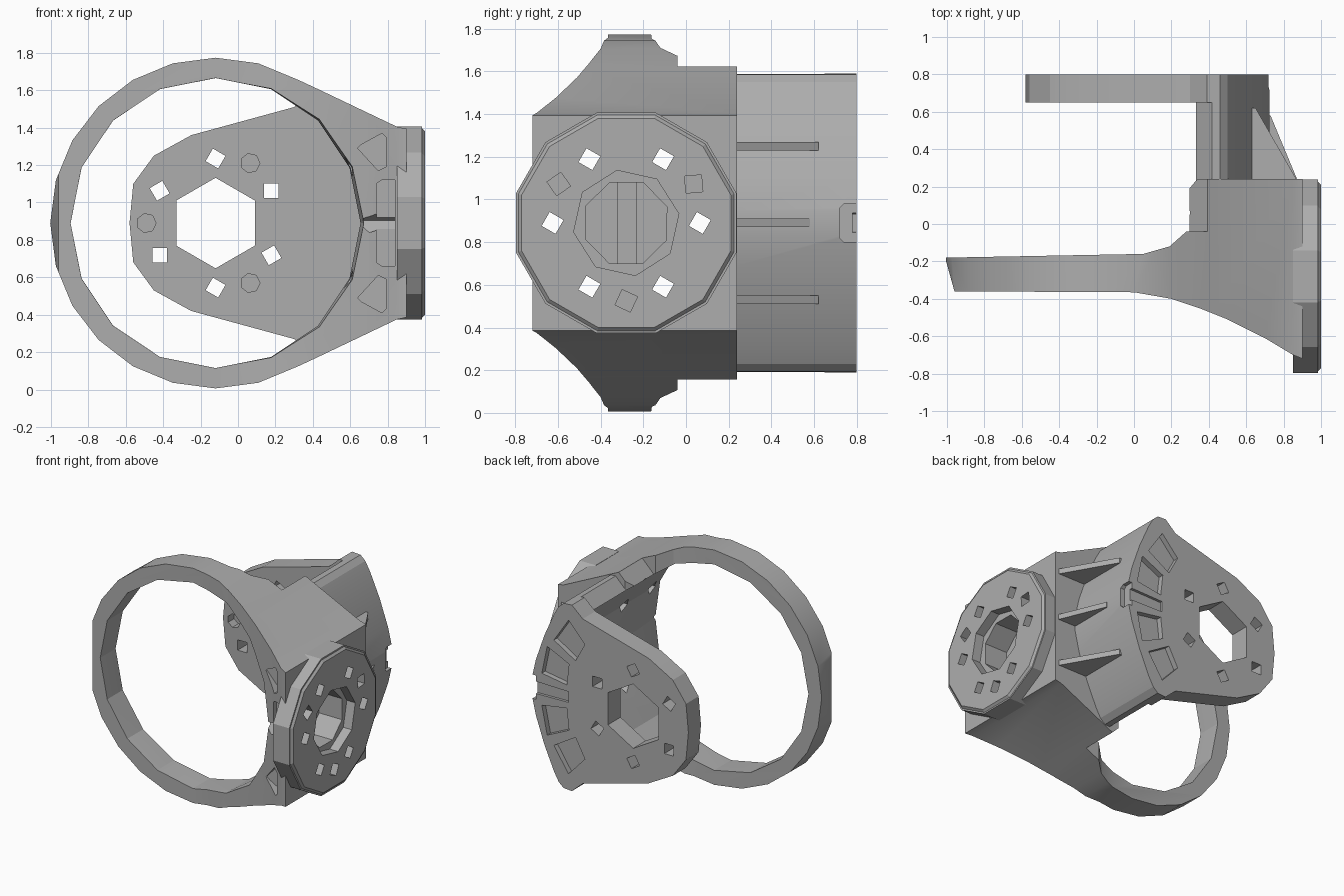
import bpy, bmesh, math

cube = bpy.data.objects.get("Cube")
if cube:
    bpy.data.objects.remove(cube, do_unlink=True)

CX, CZ = -0.12, 0.89          # ring and rear plate axis
HY, HZ = -0.28, 0.89          # side hub axis

grey = bpy.data.materials.new("matte grey")
grey.use_nodes = True
colour = (0.42, 0.42, 0.42, 1)
grey.diffuse_color = colour
grey.node_tree.nodes["Principled BSDF"].inputs["Base Color"].default_value = colour


def prism(name, pts, axis, lo, hi, scale=1.0, centre=(0, 0)):
    """Extrude a 2D outline along an axis; the far end may be scaled about a centre."""
    def place(u, v, w):
        return {"x": (w, u, v), "y": (u, w, v), "z": (u, v, w)}[axis]
    bm = bmesh.new()
    a = [bm.verts.new(place(u, v, lo)) for u, v in pts]
    b = [bm.verts.new(place(centre[0] + (u - centre[0]) * scale,
                            centre[1] + (v - centre[1]) * scale, hi)) for u, v in pts]
    bm.faces.new(a)
    bm.faces.new(b[::-1])
    n = len(pts)
    for i in range(n):
        j = (i + 1) % n
        bm.faces.new((a[i], b[i], b[j], a[j]))
    bmesh.ops.recalc_face_normals(bm, faces=bm.faces)
    mesh = bpy.data.meshes.new(name)
    bm.to_mesh(mesh)
    bm.free()
    mesh.materials.append(grey)
    obj = bpy.data.objects.new(name, mesh)
    bpy.context.collection.objects.link(obj)
    return obj


def ngon(c, r, n, start=0.0):
    return [(c[0] + r * math.cos(math.radians(start) + math.tau * i / n),
             c[1] + r * math.sin(math.radians(start) + math.tau * i / n)) for i in range(n)]


def polar(c, r, deg):
    return (c[0] + r * math.cos(math.radians(deg)), c[1] + r * math.sin(math.radians(deg)))


def mirrored(half):
    """Close an outline that is symmetric about the axis height."""
    return half + [(u, 2 * CZ - v) for u, v in reversed(half) if abs(v - CZ) > 1e-4]


def combine(obj, cutter, operation="DIFFERENCE", keep=False):
    mod = obj.modifiers.new("cut", "BOOLEAN")
    mod.operation, mod.solver, mod.object = operation, "EXACT", cutter
    bpy.context.view_layer.objects.active = obj
    bpy.ops.object.modifier_apply(modifier=mod.name)
    if not keep:
        bpy.data.objects.remove(cutter, do_unlink=True)


def open_side(x, lo, hi):
    """Cutter that clears the open side and leaves slanted rims on the wall."""
    half = [(-1.2, CZ + 1.2), (x + 0.59, CZ + 1.2), (x, CZ + 0.61)]
    return prism("open_side", mirrored(half), "y", lo, hi)


RING, HUB = (CX, CZ), (HY, HZ)

# Ring and body: side outline crossed with plan outline
outline = mirrored([polar(RING, 0.884, a) for a in range(180, 59, -15)]
                   + [(0.42, 1.61), (0.85, 1.405), (0.92, 1.39)])
body = prism("ring_and_body", outline, "y", -0.9, 0.5)
plan = [(-1.01, -0.18), (0.05, -0.16), (0.19, -0.12), (0.28, -0.04), (0.3, 0.06),
        (0.28, 0.17), (0.33, 0.23), (0.34, 0.24), (0.9, 0.24), (0.9, -0.72), (0.85, -0.7),
        (0.7, -0.61), (0.5, -0.51), (0.35, -0.45), (0.2, -0.4), (0, -0.365),
        (-0.96, -0.36)]
combine(body, prism("plan", plan, "z", -0.1, 1.9), "INTERSECT")
combine(body, prism("bore", ngon(RING, 0.775, 16), "y", -0.95, 0.6))
combine(body, prism("bore_lip", ngon(RING, 0.82, 16), "y", -0.95, -0.3, 0.94, RING))
combine(body, open_side(0.27, -0.04, 0.4))

# Shallow pockets in the sloping front: two triangles and a central slot
for s in (1, -1):
    tri = [(0.64, CZ + s * 0.4), (0.66, CZ + s * 0.42), (0.77, CZ + s * 0.48),
           (0.79, CZ + s * 0.46), (0.79, CZ + s * 0.3), (0.75, CZ + s * 0.28)]
    combine(body, prism("front_pocket", tri, "y", -0.95, -0.57))
slot = mirrored([(0.74, CZ + 0.21), (0.77, CZ + 0.23), (0.84, CZ + 0.23)])
combine(body, prism("front_slot", slot, "y", -0.95, -0.6))

# Rear housing: mounting plate plus curved wall joining it to the body
housing = prism("rear_housing", mirrored(
    [(-0.58, 0.89), (-0.56, 1.1), (-0.45, 1.25), (-0.25, 1.36), (0.3, 1.51),
     (0.39, 1.59), (0.46, 1.585), (0.5, 1.55), (0.54, 1.48), (0.62, 1.3),
     (0.69, 1.1), (0.725, 0.95)]), "y", 0.2, 0.8)
combine(housing, prism("inner_bore", ngon(RING, 0.775, 16), "y", 0.1, 0.65))
combine(housing, open_side(0.33, 0.1, 0.65))
combine(housing, prism("centre_hole", ngon(RING, 0.242, 6, 30), "y", 0.6, 0.9))
for a in range(30, 390, 60):
    hole = ngon(polar(RING, 0.345, a), 0.055, 4, a + 15)
    combine(housing, prism("bolt_hole", hole, "y", 0.6, 0.9))
for a in (60, 180, 300):
    blind = ngon(polar(RING, 0.37, a), 0.052, 7)
    combine(housing, prism("blind_hole", blind, "y", 0.6, 0.72))

# Shallow pockets, groove and edge notch on the back face
for s in (1, -1):
    for a, b in ((9, 25), (31, 47)):
        pocket = [polar(RING, r, s * t) for r, t in
                  ((0.56, a), (0.77, a), (0.79, b), (0.59, b))]
        combine(housing, prism("back_pocket", pocket, "y", 0.76, 0.9))
groove = mirrored([(0.42, CZ + 0.04), (0.9, CZ + 0.05)])
combine(housing, prism("back_groove", groove, "y", 0.78, 0.9))
notch = [(0.72, 0.82), (0.74, 0.8), (0.9, 0.8), (0.9, 0.98), (0.74, 0.98), (0.72, 0.96)]
combine(housing, prism("edge_notch", notch, "x", 0.69, 0.9))

# Side hub: faceted disc with a chamfered face
hub = prism("side_hub", ngon(HUB, 0.535, 12, 15), "x", 0.85, 0.985)
combine(hub, prism("hub_face", ngon(HUB, 0.534, 12, 15), "x", 0.975, 1.0, 0.95, HUB), "UNION")


# Hub holes run on through the body
def drill(name, pts, lo, hi):
    cutter = prism(name, pts, "x", lo, hi)
    combine(hub, cutter, keep=True)
    combine(body, cutter)


drill("hub_hole", ngon(HUB, 0.205, 8, 22), 0.74, 1.1)
drill("hub_counterbore", ngon(HUB, 0.25, 8, 10), 0.93, 1.1)
for a in range(0, 360, 60):
    drill("hub_bolt_hole", ngon(polar(HUB, 0.345, a), 0.053, 4, 15), 0.4, 1.1)
for a in (30, 150, 270):
    drill("hub_blind_hole", ngon(polar(HUB, 0.365, a), 0.056, 4, a + 20), 0.92, 1.1)

# Low bar across the hub hole floor
prism("hub_floor_bar", [(-0.32, 0.7), (-0.23, 0.7), (-0.23, 1.08), (-0.32, 1.08)],
      "x", 0.72, 0.77)

# Triangular stiffening ribs between wall and body
for z, x, reach in ((0.53, 0.62, 0.62), (0.89, 0.7, 0.58), (1.25, 0.62, 0.62)):
    prism("rib", [(x, 0.2), (0.88, 0.22), (x + 0.03, reach), (x, reach)],
          "z", z - 0.02, z + 0.02)

# Shading: curved outer walls smooth, facets crisp
for obj in bpy.context.collection.objects:
    if obj.type == "MESH" and grey.name in obj.data.materials:
        bpy.ops.object.select_all(action="DESELECT")
        obj.select_set(True)
        bpy.context.view_layer.objects.active = obj
        bpy.ops.object.shade_smooth_by_angle(angle=math.radians(18))
